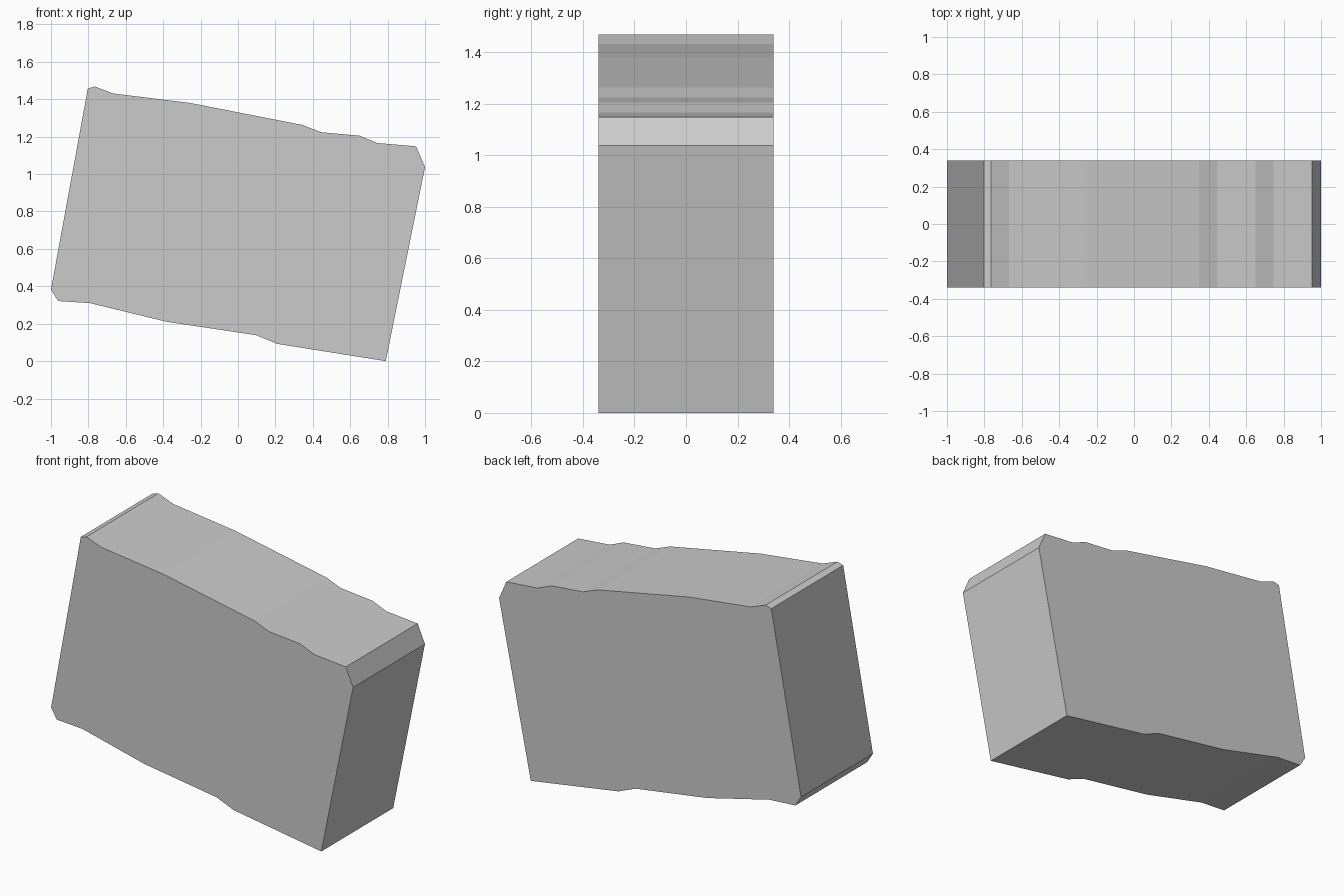
import bpy, bmesh

if "Cube" in bpy.data.objects:
    bpy.data.objects.remove(bpy.data.objects["Cube"])

HALF_DEPTH = 0.34

# Side outline of the tilted, chipped stone block (x, z)
outline = [
    (0.79, 0.0), (1.0, 1.038), (0.952, 1.148),
    (0.745, 1.166), (0.65, 1.205), (0.443, 1.224), (0.347, 1.262),
    (-0.255, 1.38), (-0.668, 1.431), (-0.765, 1.468), (-0.803, 1.457),
    (-1.0, 0.382), (-0.962, 0.321), (-0.792, 0.31),
    (-0.38, 0.21), (0.095, 0.139), (0.21, 0.092),
]

# Extrude the outline through the depth
bm = bmesh.new()
front = bm.faces.new([bm.verts.new((x, -HALF_DEPTH, z)) for x, z in outline])
extruded = bmesh.ops.extrude_face_region(bm, geom=[front], use_keep_orig=True)
verts = [g for g in extruded["geom"] if isinstance(g, bmesh.types.BMVert)]
bmesh.ops.translate(bm, verts=verts, vec=(0, 2 * HALF_DEPTH, 0))
bmesh.ops.recalc_face_normals(bm, faces=bm.faces)

mesh = bpy.data.meshes.new("stone_block")
bm.to_mesh(mesh)
bm.free()
block = bpy.data.objects.new("stone_block", mesh)
bpy.context.collection.objects.link(block)
